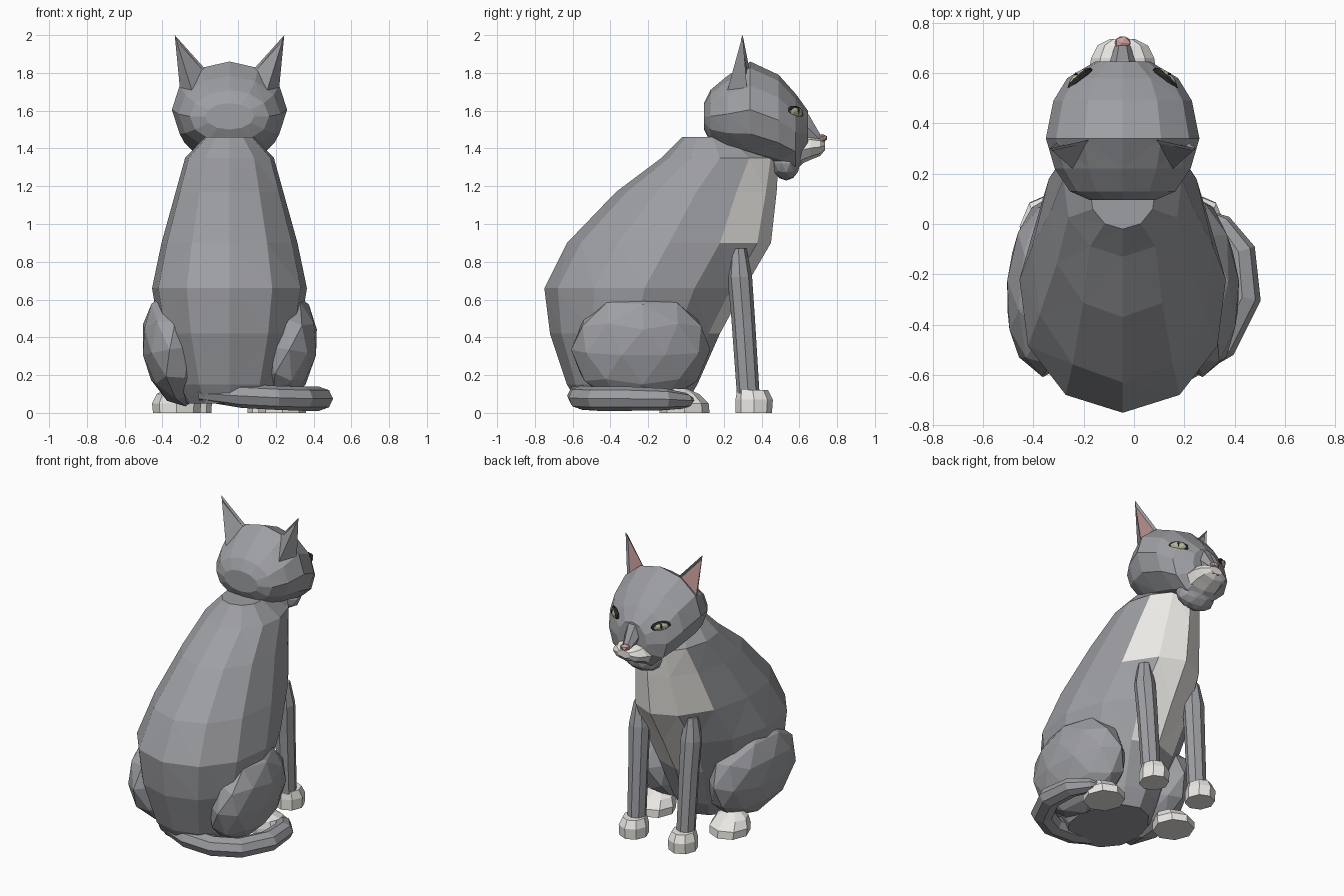
import bpy, bmesh
from math import sin, cos, pi, radians
from mathutils import Vector

if "Cube" in bpy.data.objects:
    bpy.data.objects.remove(bpy.data.objects["Cube"])

CX = -0.045  # symmetry plane of the cat


def mat(name, rgb):
    m = bpy.data.materials.new(name)
    m.diffuse_color = (*rgb, 1)
    m.use_nodes = True
    m.node_tree.nodes["Principled BSDF"].inputs["Base Color"].default_value = m.diffuse_color
    return m


FUR = mat("grey_fur", (0.34, 0.345, 0.365))
WHITE = mat("white_fur", (0.84, 0.82, 0.78))
PINK = mat("pink_skin", (0.6, 0.35, 0.34))
IRIS = mat("iris", (0.45, 0.47, 0.3))
DARK = mat("dark", (0.02, 0.02, 0.02))


def finish(name, bm, *mats):
    bmesh.ops.recalc_face_normals(bm, faces=bm.faces)
    me = bpy.data.meshes.new(name)
    bm.to_mesh(me)
    bm.free()
    for m in mats:
        me.materials.append(m)
    ob = bpy.data.objects.new(name, me)
    bpy.context.collection.objects.link(ob)
    return ob


def loft(rings, n, taper=0):
    """Skin through rings given as (centre, u axis, v axis)."""
    bm = bmesh.new()
    loops = []
    for c, u, v in rings:
        c, u, v = Vector(c), Vector(u), Vector(v)
        ang = [2 * pi * i / n for i in range(n)]
        loops.append([bm.verts.new(c + u * cos(a) * (1 - taper * sin(a)) + v * sin(a)) for a in ang])
    for a, b in zip(loops, loops[1:]):
        for i in range(n):
            j = (i + 1) % n
            bm.faces.new((a[i], a[j], b[j], b[i]))
    bm.faces.new(loops[0])
    bm.faces.new(loops[-1])
    return bm


def split_quads(bm):
    bmesh.ops.triangulate(bm, faces=[f for f in bm.faces if len(f.verts) == 4])


def upright(rows):
    """Horizontal rings from (z, x, half width, y back, y front)."""
    return [((x, (b + f) / 2, z), (w, 0, 0), (0, (f - b) / 2, 0)) for z, x, w, b, f in rows]


def lengthwise(rows):
    """Rings facing y from (y, half width, z low, z high)."""
    return [((CX, y, (a + b) / 2), (w, 0, 0), (0, 0, (b - a) / 2)) for y, w, a, b in rows]


def blob(name, loc, size, m, rot=(0, 0, 0), sub=2):
    bm = bmesh.new()
    bmesh.ops.create_icosphere(bm, subdivisions=sub, radius=1)
    ob = finish(name, bm, m)
    ob.location, ob.scale = loc, size
    ob.rotation_euler = [radians(a) for a in rot]
    return ob


# Body with white bib that widens towards the throat
bm = loft(upright([
    (0.05, CX, 0.23, -0.57, 0.0), (0.15, CX, 0.29, -0.63, 0.06), (0.42, CX, 0.37, -0.72, 0.18),
    (0.66, CX, 0.41, -0.75, 0.31), (0.90, CX, 0.36, -0.63, 0.45), (1.17, CX, 0.285, -0.37, 0.48),
    (1.35, CX, 0.235, -0.13, 0.49), (1.46, CX, 0.13, -0.02, 0.30)]), 12, 0.12)
for f in bm.faces:
    c = f.calc_center_median()
    reach = 0.23 if c.z > 0.95 else 0.14
    if 0.5 < c.z < 1.4 and abs(c.x - CX) < reach and c.y > 0.2:
        f.material_index = 1
split_quads(bm)
finish("body", bm, FUR, WHITE)

# Head, chin, muzzle, nose, mouth
bm = loft(lengthwise([
    (0.095, 0.13, 1.50, 1.64), (0.13, 0.21, 1.43, 1.71), (0.22, 0.27, 1.38, 1.785),
    (0.34, 0.305, 1.35, 1.86), (0.49, 0.275, 1.31, 1.79), (0.58, 0.22, 1.28, 1.69),
    (0.645, 0.11, 1.35, 1.60)]), 12)
split_quads(bm)
finish("head", bm, FUR)
blob("chin", (CX, 0.53, 1.32), (0.14, 0.075, 0.09), FUR)
finish("nose_bridge", loft(lengthwise([
    (0.56, 0.08, 1.45, 1.67), (0.65, 0.05, 1.42, 1.59), (0.71, 0.03, 1.41, 1.48)]), 6), FUR)
finish("muzzle", loft(lengthwise([
    (0.57, 0.14, 1.30, 1.46), (0.66, 0.125, 1.34, 1.465), (0.71, 0.10, 1.36, 1.455),
    (0.735, 0.05, 1.39, 1.44)]), 8), WHITE)
blob("nose", (CX, 0.72, 1.455), (0.035, 0.03, 0.022), PINK, sub=1)
blob("mouth", (CX, 0.725, 1.39), (0.04, 0.01, 0.005), DARK, sub=1)

# Tail curled round the right side
path = [(-0.2, -0.50, 0.105), (0.02, -0.555, 0.09), (0.2, -0.55, 0.08), (0.34, -0.47, 0.075),
        (0.43, -0.29, 0.075), (0.415, -0.11, 0.072), (0.34, 0.0, 0.065), (0.31, 0.03, 0.065)]
radii = [0.05, 0.075, 0.075, 0.075, 0.075, 0.068, 0.048, 0.02]
rings = []
for i, p in enumerate(path):
    d = Vector(path[min(i + 1, len(path) - 1)]) - Vector(path[max(i - 1, 0)])
    side = d.cross(Vector((0, 0, 1))).normalized()
    rings.append((p, side * radii[i], (0, 0, radii[i] * 0.85)))
finish("tail", loft(rings, 8), FUR)

for s, side in ((-1, "left"), (1, "right")):
    # Haunch and hind paw
    blob("haunch_" + side, (CX + s * 0.285, -0.24, 0.335), (0.175, 0.37, 0.305), FUR,
         (0, s * 10, s * 5))
    x = CX + s * 0.28
    finish("hind_paw_" + side, loft(upright([
        (0, x, 0.125, -0.14, 0.125), (0.05, x, 0.13, -0.14, 0.12), (0.1, x, 0.105, -0.13, 0.07),
        (0.13, x, 0.05, -0.1, 0.0)]), 8), WHITE)

    # Front leg and paw
    x = CX + s * 0.185
    finish("front_leg_" + side, loft(upright([
        (0.09, x, 0.06, 0.27, 0.39), (0.5, x + s * 0.005, 0.065, 0.24, 0.365),
        (0.72, x + s * 0.01, 0.07, 0.22, 0.35), (0.87, x + s * 0.01, 0.04, 0.235, 0.32)]), 8), FUR)
    finish("front_paw_" + side, loft(upright([
        (0, x, 0.09, 0.262, 0.455), (0.07, x, 0.092, 0.262, 0.46),
        (0.12, x, 0.072, 0.27, 0.435)]), 8), WHITE)

    # Ear with pink hollow
    bm = bmesh.new()
    outer, inner, back, tip = [bm.verts.new((CX + s * a, b, c)) for a, b, c in (
        (0.26, 0.325, 1.69), (0.11, 0.34, 1.80), (0.20, 0.22, 1.71), (0.29, 0.30, 2.0))]
    front = bm.faces.new((outer, inner, tip))
    for tri in ((outer, back, inner), (outer, tip, back), (inner, back, tip)):
        bm.faces.new(tri)
    bmesh.ops.recalc_face_normals(bm, faces=bm.faces)
    bmesh.ops.inset_region(bm, faces=[front], thickness=0.022, depth=-0.012)
    front.material_index = 1
    finish("ear_" + side, bm, FUR, PINK)

    # Eye: dark rim, iris, slit pupil
    turn = (-15, -s * 8, -s * 42)
    pos = Vector((CX + s * 0.17, 0.575, 1.59))
    out = Vector((s * 0.6, 0.75, 0.2)).normalized()
    blob("eye_rim_" + side, pos, (0.066, 0.022, 0.036), DARK, turn)
    blob("iris_" + side, pos + out * 0.007, (0.052, 0.022, 0.028), IRIS, turn)
    blob("pupil_" + side, pos + out * 0.019, (0.01, 0.014, 0.025), DARK, turn, 1)
